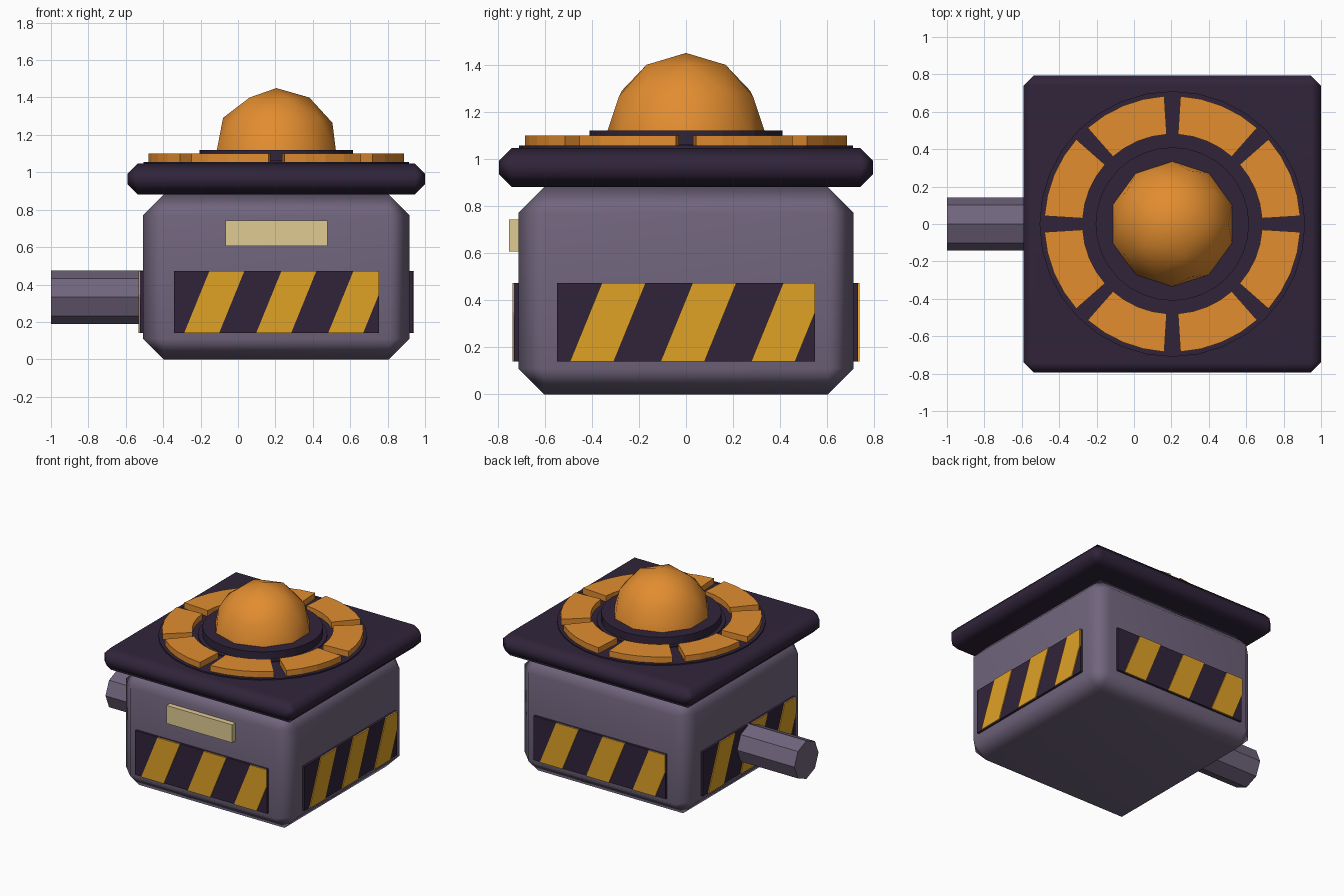
import bpy
import bmesh
from math import cos, sin, radians, pi
from mathutils import Matrix

cube = bpy.data.objects.get("Cube")
if cube:
    bpy.data.objects.remove(cube, do_unlink=True)

CENTRE = Matrix.Translation((0.205, 0, 0))


def material(name, rgb):
    linear = [((c / 255 + 0.055) / 1.055) ** 2.4 for c in rgb] + [1]
    mat = bpy.data.materials.new(name)
    mat.use_nodes = True
    mat.diffuse_color = linear
    mat.node_tree.nodes["Principled BSDF"].inputs["Base Color"].default_value = linear
    return mat


PURPLE = material("dusty purple", (113, 101, 125))
DARK = material("dark plum", (48, 36, 58))
ORANGE = material("orange", (226, 141, 48))
YELLOW = material("hazard yellow", (224, 162, 38))
KHAKI = material("pale khaki", (224, 204, 146))


def finish(name, bm, mat, place=CENTRE, smooth=False):
    bmesh.ops.recalc_face_normals(bm, faces=bm.faces)
    bm.transform(place)
    mesh = bpy.data.meshes.new(name)
    bm.to_mesh(mesh)
    bm.free()
    mesh.materials.append(mat)
    for face in mesh.polygons:
        face.use_smooth = smooth
    obj = bpy.data.objects.new(name, mesh)
    bpy.context.collection.objects.link(obj)
    return obj


def bevelled_box(name, width, low, high, bevel, mat):
    bm = bmesh.new()
    bmesh.ops.create_cube(bm, size=1)
    bm.transform(Matrix.Translation((0, 0, (low + high) / 2))
                 @ Matrix.Diagonal((width, width, high - low, 1)))
    obj = finish(name, bm, mat, smooth=True)
    mod = obj.modifiers.new("Chamfer", "BEVEL")
    mod.width = bevel
    mod.segments = 1
    obj.modifiers.new("Flat panels", "WEIGHTED_NORMAL")


def prism(name, outline, low, high, mat, place=CENTRE):
    """Extrude a flat outline from low to high along its local z axis."""
    bm = bmesh.new()
    face = bm.faces.new([bm.verts.new((x, y, low)) for x, y in outline])
    top = bmesh.ops.extrude_face_region(bm, geom=[face])["geom"]
    verts = [v for v in top if isinstance(v, bmesh.types.BMVert)]
    bmesh.ops.translate(bm, verts=verts, vec=(0, 0, high - low))
    return finish(name, bm, mat, place)


def arc(radius, start, end, steps):
    angles = [start + (end - start) * i / steps for i in range(steps + 1)]
    return [(radius * cos(a), radius * sin(a)) for a in angles]


def circle(radius, sides):
    return arc(radius, 0, 2 * pi, sides)[:-1]


# Housing and lid
bevelled_box("body", 1.425, 0, 0.88, 0.11, PURPLE)
bevelled_box("lid", 1.59, 0.88, 1.047, 0.055, DARK)

# Stepped discs on the lid
prism("ring_base", circle(0.71, 32), 1.03, 1.056, DARK)
prism("collar_base", circle(0.44, 32), 1.05, 1.064, DARK)
prism("collar", circle(0.41, 32), 1.05, 1.12, DARK)

# Ring of eight raised blocks
GAP = radians(3.6)
for i in range(8):
    a, b = i * pi / 4 + GAP, (i + 1) * pi / 4 - GAP
    outline = arc(0.685, a, b, 4) + arc(0.48, b, a, 4)
    prism(f"ring_block_{i + 1}", outline, 1.05, 1.1, ORANGE)

# Upper half of a faceted ball
bm = bmesh.new()
bmesh.ops.create_icosphere(bm, subdivisions=2, radius=0.335)
bmesh.ops.delete(bm, geom=[v for v in bm.verts if v.co.z < -0.01], context="VERTS")
finish("dome", bm, ORANGE, CENTRE @ Matrix.Translation((0, 0, 1.115)), smooth=True)

# Octagonal shaft on the right side
shaft_place = Matrix.Translation((0, 0, 0.332)) @ Matrix.Rotation(-pi / 2, 4, "Y")
prism("shaft", circle(0.143, 8), 0.45, 1.0, PURPLE, shaft_place)

# Hazard panel with slanted stripes on every side
EDGE, LOW, HIGH, SLANT, STRIPE = 0.548, 0.14, 0.472, 0.135, 0.187
for side, label in enumerate(("front", "left", "back", "right")):
    place = CENTRE @ Matrix.Rotation(side * pi / 2, 4, "Z") @ Matrix.Rotation(pi / 2, 4, "X")
    panel = [(-EDGE, LOW), (EDGE, LOW), (EDGE, HIGH), (-EDGE, HIGH)]
    prism(f"{label}_hazard_panel", panel, 0.7, 0.73, DARK, place)
    for i in range(3):
        x = -0.493 + 0.385 * i
        end = x + STRIPE
        outline = [(x, LOW), (end, LOW)]
        if end + SLANT > EDGE:
            cut = LOW + (HIGH - LOW) * (EDGE - end) / SLANT
            outline += [(EDGE, cut), (EDGE, HIGH)]
        else:
            outline.append((end + SLANT, HIGH))
        outline.append((x + SLANT, HIGH))
        prism(f"{label}_stripe_{i + 1}", outline, 0.729, 0.737, YELLOW, place)

# Blank plate above the front panel
plate = [(-0.273, 0.607), (0.273, 0.607), (0.273, 0.742), (-0.273, 0.742)]
prism("front_plate", plate, 0.7, 0.752, KHAKI, CENTRE @ Matrix.Rotation(pi / 2, 4, "X"))
